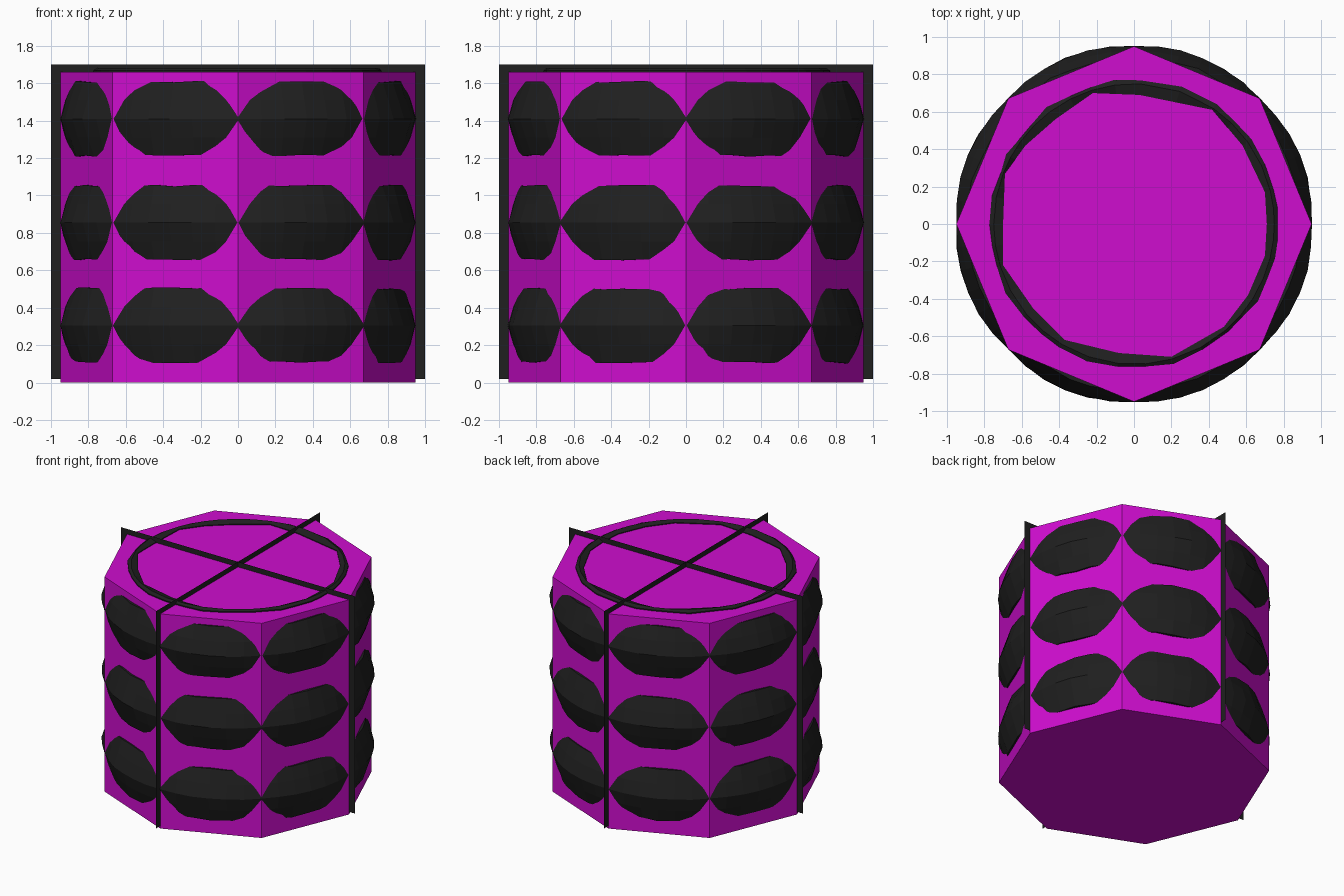
import bpy, bmesh, math, random

if "Cube" in bpy.data.objects:
    bpy.data.objects.remove(bpy.data.objects["Cube"])
random.seed(4)

def material(name, col):
    m = bpy.data.materials.new(name)
    m.diffuse_color = (*col, 1)
    m.use_nodes = True
    m.node_tree.nodes["Principled BSDF"].inputs["Base Color"].default_value = m.diffuse_color
    return m

MAGENTA = material("magenta", (0.62, 0.004, 0.62))
BLACK = material("soft black", (0.014, 0.014, 0.014))

def add_mesh(name, verts, faces, mat):
    me = bpy.data.meshes.new(name)
    me.from_pydata(verts, [], faces)
    bm = bmesh.new()
    bm.from_mesh(me)
    bmesh.ops.recalc_face_normals(bm, faces=bm.faces)
    bm.to_mesh(me)
    bm.free()
    me.materials.append(mat)
    ob = bpy.data.objects.new(name, me)
    bpy.context.collection.objects.link(ob)
    return ob

def ring(name, loops):
    """Closed ring from a list of cross-sections: (angle, [(r, z), ...])."""
    n, k = len(loops), len(loops[0][1])
    verts = [(r * math.cos(a), r * math.sin(a), z) for a, sec in loops for r, z in sec]
    faces = [(i * k + j, (i + 1) % n * k + j, (i + 1) % n * k + (j + 1) % k, i * k + (j + 1) % k)
             for i in range(n) for j in range(k)]
    return add_mesh(name, verts, faces, BLACK)

# octagonal drum body
R, H = 0.95, 1.66
pts = [(R * math.cos(i * math.pi / 4), R * math.sin(i * math.pi / 4)) for i in range(8)]
add_mesh("drum_body", [(x, y, 0) for x, y in pts] + [(x, y, H) for x, y in pts],
         [tuple(range(8)), tuple(range(8, 16))] +
         [(i, (i + 1) % 8, 8 + (i + 1) % 8, 8 + i) for i in range(8)], MAGENTA)

# three rough wedge-edged bands that bulge through the flat sides
for b, z in enumerate((0.305, 0.855, 1.41)):
    loops = []
    for i in range(48):
        a = i * math.tau / 48
        tip = 0.950 + 0.010 * abs(math.sin(4 * a)) + random.uniform(-0.003, 0.003)
        up, dn = (0.893 + random.uniform(-0.007, 0.007) for _ in range(2))
        hu, hd = (0.2 + random.uniform(-0.008, 0.003) for _ in range(2))
        loops.append((a, [(0.78, z - hd), (up, z - hd), (0.928, z - 0.1), (tip, z),
                          (0.928, z + 0.1), (dn, z + hu), (0.78, z + hu)]))
    ring(f"side_band_{b + 1}", loops)

# rough ring lying on the lid: inner outline as (x, y) corners
inner = [(.71, 0), (.70, .17), (.58, .42), (.42, .61), (.03, .69), (-.22, .70), (-.42, .56),
         (-.58, .42), (-.69, .27), (-.70, 0), (-.70, -.22), (-.54, -.45), (-.37, -.62),
         (-.08, -.69), (.20, -.71), (.48, -.55), (.61, -.38), (.70, -.17)]
loops = []
for i, (x, y) in enumerate(inner):
    x2, y2 = inner[(i + 1) % len(inner)]
    for f in (0, 0.5):
        px, py = x + (x2 - x) * f, y + (y2 - y) * f
        r = math.hypot(px, py)
        out = 0.773 + random.uniform(-0.010, 0.008)
        loops.append((math.atan2(py, px), [(r, H - 0.02), (r, H + 0.006), (0.75, H + 0.022),
                                           (out, H + 0.008), (out, H - 0.02)]))
ring("lid_ring", loops)

# two crossing paper-thin straps standing just proud of the body
corners = [(-1, 0.02), (1, 0.02), (1, 1.70), (-1, 1.70)]
add_mesh("strap_side_to_side", [(u, 0, z) for u, z in corners], [(0, 1, 2, 3)], BLACK)
add_mesh("strap_front_to_back", [(0, u, z) for u, z in corners], [(0, 1, 2, 3)], BLACK)
